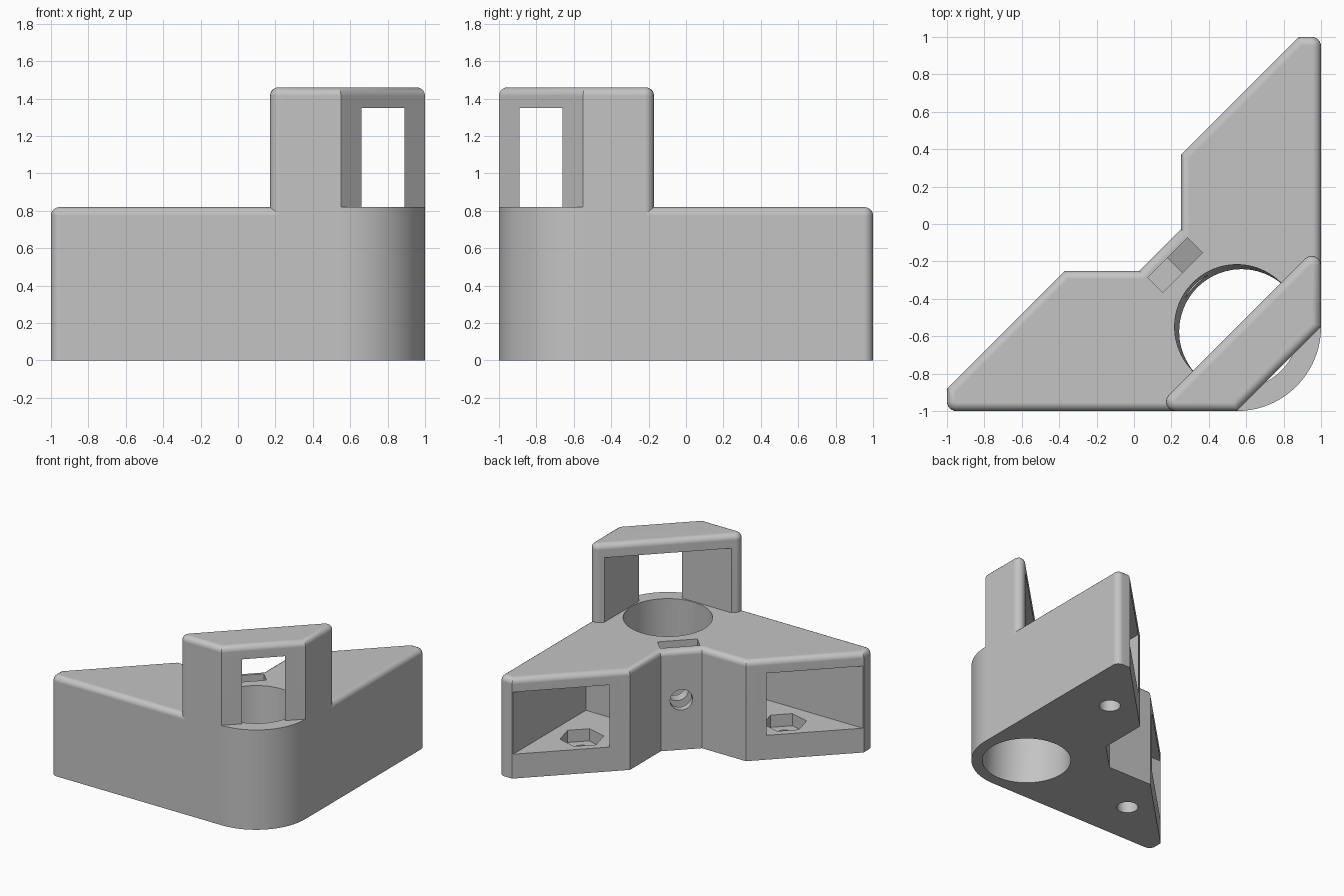
import bpy, bmesh
from math import cos, sin, pi, radians, sqrt, tan
from mathutils import Matrix, Vector

if "Cube" in bpy.data.objects:
    bpy.data.objects.remove(bpy.data.objects["Cube"])

grey = bpy.data.materials.new("light grey plastic")
grey.use_nodes = True
grey.diffuse_color = (0.55, 0.55, 0.55, 1)
grey.node_tree.nodes["Principled BSDF"].inputs["Base Color"].default_value = grey.diffuse_color

HEIGHT, WALL, ROUND = 0.82, 0.11, 0.045
# Swaps the two arms across the diagonal symmetry plane
MIRROR = Matrix(((0, -1, 0, 0), (-1, 0, 0, 0), (0, 0, 1, 0), (0, 0, 0, 1)))


def mirrored(p):
    return (-p[1], -p[0])


def arc(cx, cy, r, a0, a1, n):
    return [(cx + r * cos(radians(a0 + (a1 - a0) * i / n)),
             cy + r * sin(radians(a0 + (a1 - a0) * i / n))) for i in range(n + 1)]


def ring(cx, cy, r, n, start=0):
    return arc(cx, cy, r, start, start + 360, n)[:-1]


def rounded(points, corners, r, n=6):
    """Round the chosen convex corners of an outline."""
    out = []
    for i, p in enumerate(points):
        if i not in corners:
            out.append(p)
            continue
        p = Vector(p)
        a = (Vector(points[i - 1]) - p).normalized()
        b = (Vector(points[(i + 1) % len(points)]) - p).normalized()
        half = a.angle(b) / 2
        c = p + (a + b).normalized() * r / sin(half)
        s, e = p + a * r / tan(half) - c, p + b * r / tan(half) - c
        for k in range(n + 1):
            out.append(tuple(c + s.slerp(e, k / n) * r / s.slerp(e, k / n).length))
    return out


def prism(name, outline, z0, z1, matrix=None, top_round=0):
    bm = bmesh.new()
    base = bm.faces.new([bm.verts.new((x, y, z0)) for x, y in outline])
    side = bmesh.ops.extrude_face_region(bm, geom=[base])["geom"]
    top = [v for v in side if isinstance(v, bmesh.types.BMVert)]
    bmesh.ops.translate(bm, verts=top, vec=(0, 0, z1 - z0))
    if not base.is_valid or len(bm.faces) < len(outline) + 2:
        bm.faces.new([v for v in bm.verts if v not in top])
    bmesh.ops.recalc_face_normals(bm, faces=bm.faces)
    if top_round:
        edges = [e for e in bm.edges if all(v in top for v in e.verts)]
        bmesh.ops.bevel(bm, geom=edges, offset=top_round, segments=5, profile=0.5,
                        affect='EDGES', clamp_overlap=False)
    if matrix:
        bm.transform(matrix)
    bmesh.ops.recalc_face_normals(bm, faces=bm.faces)
    mesh = bpy.data.meshes.new(name)
    bm.to_mesh(mesh)
    bm.free()
    obj = bpy.data.objects.new(name, mesh)
    mesh.materials.append(grey)
    bpy.context.collection.objects.link(obj)
    return obj


def finish(obj, cutters):
    """Carve the cutters out, then shade smooth with sharp edges."""
    bpy.ops.object.select_all(action='DESELECT')
    obj.select_set(True)
    bpy.context.view_layer.objects.active = obj
    for c in cutters:
        mod = obj.modifiers.new("cut", 'BOOLEAN')
        mod.operation, mod.solver, mod.object = 'DIFFERENCE', 'EXACT', c
        bpy.ops.object.modifier_apply(modifier=mod.name)
    bpy.ops.object.shade_smooth_by_angle(angle=radians(30))
    mod = obj.modifiers.new("flat_faces", 'WEIGHTED_NORMAL')
    mod.keep_sharp = True


# Two-armed body with a cut-off front corner
half = [(1, -0.55), (1, 1), (0.88, 1), (0.25, 0.37), (0.25, -0.03)]
outline = half + [mirrored(p) for p in reversed(half)]
body = prism("body", rounded(outline, (1, 8), 0.05), 0, HEIGHT, top_round=ROUND)

# Rounded front corner around the pole hole
corner = prism("front_corner", [(0.55, -0.55)] + arc(0.55, -0.55, 0.45, -90, 0, 32), 0, HEIGHT)

# Raised guard over the front corner
guard_outline = [(0.1, -1), (0.55, -1), (1, -0.55), (1, -0.1)]
guard = prism("guard", rounded(guard_outline, (0, 3), 0.05), 0.74, 1.46, top_round=ROUND)

# Slightly tilted pole hole
slant = 0.03
shear = Matrix(((1, 0, -slant, slant * HEIGHT), (0, 1, slant, -slant * HEIGHT),
                (0, 0, 1, 0), (0, 0, 0, 1)))
pole = prism("pole_cutter", ring(0.55, -0.55, 0.333, 96), -0.2, 1, shear)

# Guard window, open to both sides
inner = 1 - WALL
window = prism("window_cutter", [(-0.2, -inner), (inner, -inner), (inner, 0.2), (-0.2, 0.2)],
               0.6, 1.35)

# Clamp screw hole and nut slot along the diagonal
s = sqrt(0.5)
diagonal = Matrix(((s, 0, s, 0.14), (s, 0, -s, -0.14), (0, 1, 0, 0.41), (0, 0, 0, 1)))
screw = prism("screw_cutter", ring(0, 0, 0.085, 32), -0.1, 0.4, diagonal)
nut = [(-0.15, 0.6), (-0.15, -0.087), (0, -0.173), (0.15, -0.087), (0.15, 0.6)]
slot = prism("nut_slot_cutter", nut, 0.057, 0.17, diagonal)

# Pocket, nut recess and bolt hole in each arm
body_cutters = [pole, screw, slot]
for side, m in (("left", None), ("right", MIRROR)):
    pocket = [(0.36, 0.05), (0.875, 0.05), (0.875, 1.2), (0.36, 1.2)]
    body_cutters += [
        prism(side + "_pocket_cutter", pocket, 0.2, HEIGHT - WALL, m),
        prism(side + "_nut_cutter", ring(0.625, 0.46, 0.165, 6, 45), 0.1, 0.4, m),
        prism(side + "_bolt_cutter", ring(0.625, 0.46, 0.08, 32), -0.1, 0.3, m)]

finish(body, body_cutters)
finish(corner, [pole])
finish(guard, [window])
for c in body_cutters + [window]:
    bpy.data.objects.remove(c)
